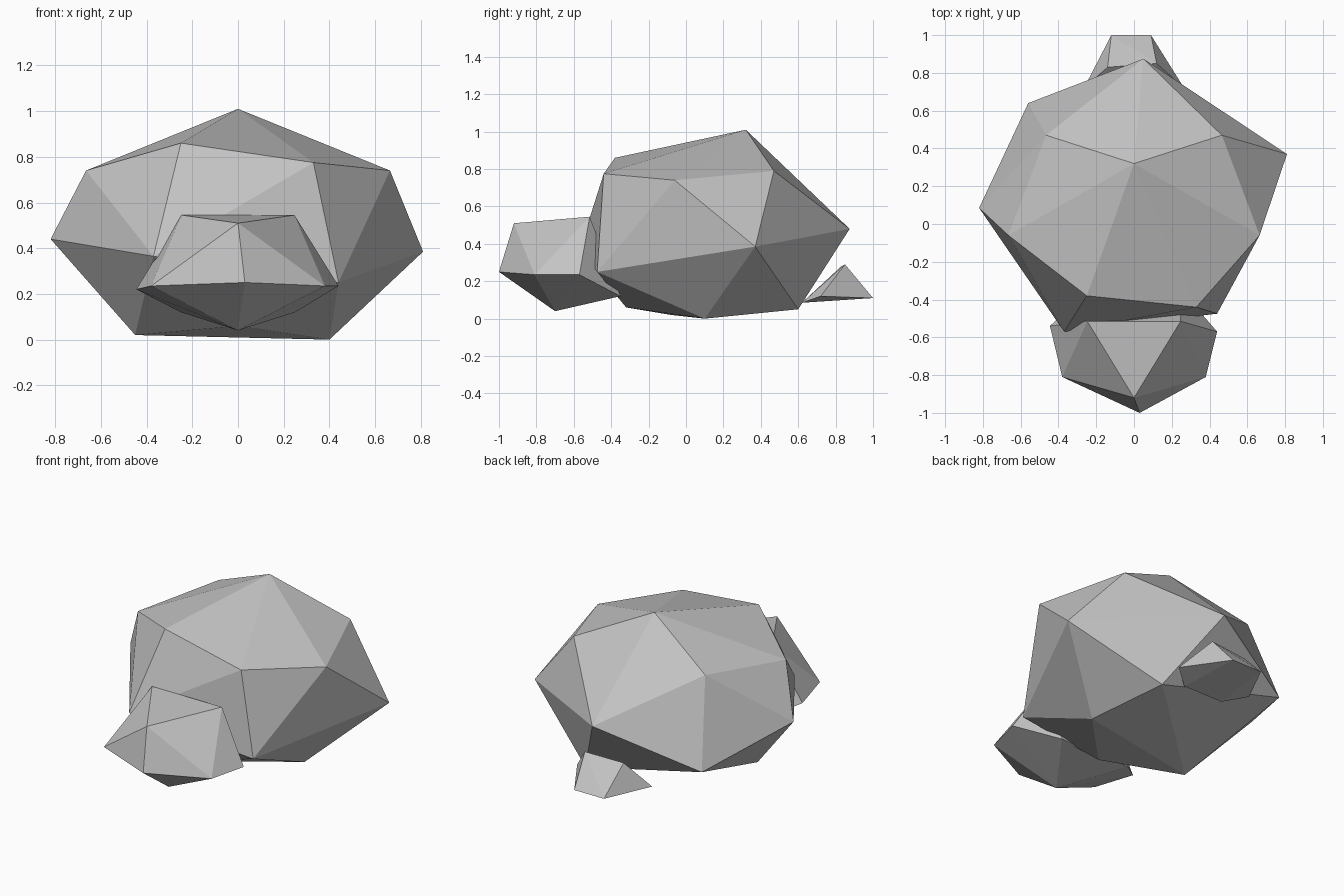
import bpy
import bmesh

cube = bpy.data.objects.get("Cube")
if cube:
    bpy.data.objects.remove(cube)

# One stone colour shared by all boulders
stone = bpy.data.materials.new("grey_stone")
stone.use_nodes = True
colour = (0.55, 0.55, 0.55, 1)
stone.diffuse_color = colour
stone.node_tree.nodes["Principled BSDF"].inputs["Base Color"].default_value = colour


def make_rock(name, corners):
    """Wrap a faceted stone skin around a few corner points."""
    bm = bmesh.new()
    for corner in corners:
        bm.verts.new(corner)
    hull = bmesh.ops.convex_hull(bm, input=bm.verts[:])
    loose = set(hull["geom_interior"] + hull["geom_unused"])
    bmesh.ops.delete(bm, geom=[v for v in loose if isinstance(v, bmesh.types.BMVert)],
                     context="VERTS")
    bmesh.ops.recalc_face_normals(bm, faces=bm.faces[:])
    mesh = bpy.data.meshes.new(name)
    bm.to_mesh(mesh)
    bm.free()
    mesh.materials.append(stone)
    rock = bpy.data.objects.new(name, mesh)
    bpy.context.collection.objects.link(rock)
    return rock


def pair(x, y, z):
    """Matching corners on the left and right."""
    return [(x, y, z), (-x, y, z)]


# Large central boulder: crown, shoulders, waist, base
make_rock("main_boulder", [
    (0, .32, 1.01), (-.25, -.38, .86), (.33, -.44, .775),
    *pair(.665, -.06, .74), *pair(.465, .47, .79),
    (.81, .37, .385), (-.82, .085, .44), (.05, .875, .48), (-.56, .64, .26),
    (.44, -.475, .25), (-.37, -.57, .365),
    (.4, .1, 0), (-.45, -.08, .02), (.29, .6, .05), (0, -.32, .06),
])

# Medium boulder leaning on the front
make_rock("front_boulder", [
    *pair(.247, -.515, .545), (0, -.92, .51),
    (.03, -1, .25), *pair(.38, -.81, .235),
    (.44, -.57, .235), (-.445, -.54, .22),
    (0, -.7, .04), *pair(.25, -.35, .12),
])

# Small stone tucked against the back
make_rock("back_stone", [
    (-.14, .83, .28), (.12, .85, .29), (-.12, 1, .11), (.09, 1, .11),
    *pair(.265, .72, .12), *pair(.14, .62, .085),
])
